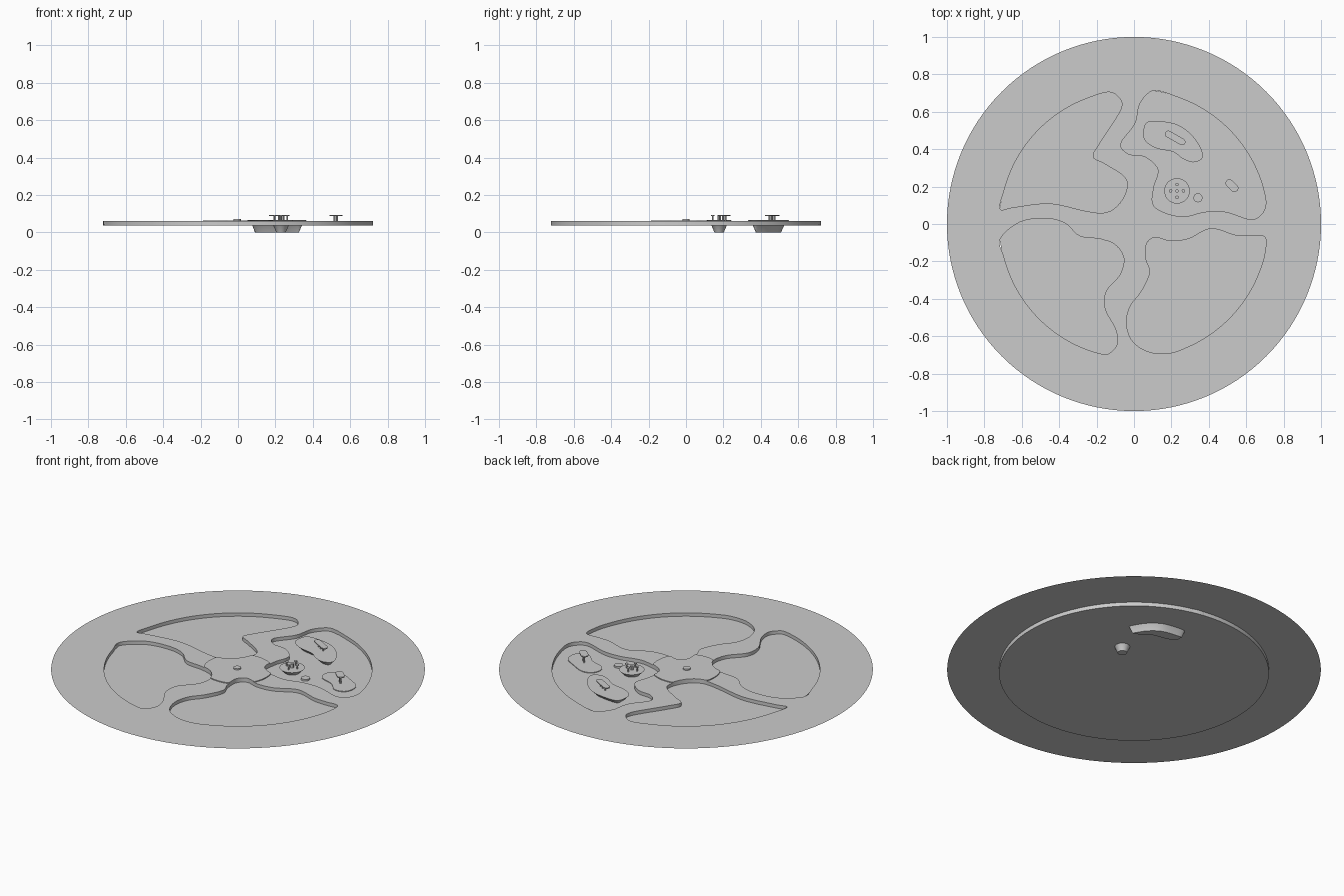
import bpy, bmesh, math
from mathutils import Vector

if "Cube" in bpy.data.objects:
    bpy.data.objects.remove(bpy.data.objects["Cube"])

grey = bpy.data.materials.new("light_grey")
grey.diffuse_color = (0.6, 0.6, 0.6, 1)
grey.use_nodes = True
grey.node_tree.nodes["Principled BSDF"].inputs["Base Color"].default_value = grey.diffuse_color
TOP, FLOOR, BASE = 0.06, 0.04, 0.037


def finish(name, bm, recalc=True):
    if recalc:
        bmesh.ops.recalc_face_normals(bm, faces=bm.faces[:])
    me = bpy.data.meshes.new(name)
    bm.to_mesh(me)
    bm.free()
    me.materials.append(grey)
    ob = bpy.data.objects.new(name, me)
    bpy.context.collection.objects.link(ob)
    bpy.ops.object.select_all(action='DESELECT')
    ob.select_set(True)
    bpy.context.view_layer.objects.active = ob
    bpy.ops.object.shade_smooth_by_angle(angle=math.radians(30))
    return ob


def circle(r, n=96, c=(0, 0)):
    return [(c[0] + r * math.cos(i * math.tau / n), c[1] + r * math.sin(i * math.tau / n)) for i in range(n)]


def spline(pts, steps=6):
    # closed Catmull-Rom curve through the points
    out, n = [], len(pts)
    P = [Vector(p) for p in pts]
    for i in range(n):
        a, b, c, d = P[i - 1], P[i], P[(i + 1) % n], P[(i + 2) % n]
        for s in range(steps):
            t = s / steps
            out.append(tuple(0.5 * (2 * b + (c - a) * t + (2 * a - 5 * b + 4 * c - d) * t * t
                                    + (3 * b - a - 3 * c + d) * t ** 3)))
    return out


def ccw(pts):
    area = sum(pts[i - 1][0] * p[1] - p[0] * pts[i - 1][1] for i, p in enumerate(pts))
    return pts if area > 0 else pts[::-1]


def inset(pts, d):
    pts = ccw(pts)
    out = []
    for i, p in enumerate(pts):
        t = (Vector(pts[(i + 1) % len(pts)]) - Vector(pts[i - 1])).normalized()
        out.append((p[0] - t.y * d, p[1] + t.x * d))
    return out


def loft(name, levels, cap_top=True, cap_bottom=True, inward=False):
    # levels: (z, outline) from bottom to top
    bm = bmesh.new()
    rings = [[bm.verts.new((x, y, z)) for x, y in pts] for z, pts in levels]
    n = len(rings[0])
    for lo, hi in zip(rings, rings[1:]):
        for i in range(n):
            j = (i + 1) % n
            f = bm.faces.new((lo[i], lo[j], hi[j], hi[i]))
            if inward:
                f.normal_flip()
    if cap_top:
        bm.faces.new(rings[-1])
    if cap_bottom:
        bm.faces.new(rings[0][::-1])
    return finish(name, bm, cap_top and cap_bottom)


def cylinder(name, c, r, z0, z1, n=16):
    return loft(name, [(z0, circle(r, n, c)), (z1, circle(r, n, c))])


def inside(x, y, poly):
    hit = False
    for i, (x2, y2) in enumerate(poly):
        x1, y1 = poly[i - 1]
        if (y1 > y) != (y2 > y) and x < (x2 - x1) * (y - y1) / (y2 - y1) + x1:
            hit = not hit
    return hit


# inner wavy edges of the four sunken areas; the outer edge is an arc
waves = [
    [(-.14, .705), (-.085, .68), (-.07, .615), (-.18, .44), (-.22, .36), (-.155, .32), (-.05, .25),
     (-.04, .18), (-.085, .1), (-.155, .06), (-.26, .07), (-.45, .11), (-.64, .09), (-.716, .08)],
    [(.705, .11), (.68, .05), (.62, .025), (.49, .065), (.38, .065), (.25, .04), (.11, .09), (.105, .19),
     (.13, .29), (.06, .36), (-.03, .375), (-.07, .43), (.005, .535), (.03, .64), (.085, .705), (.14, .71)],
    [(.7, -.07), (.62, -.065), (.54, -.06), (.41, -.025), (.29, -.08), (.19, -.09), (.11, -.07),
     (.065, -.11), (.065, -.19), (.085, -.26), (.04, -.36), (-.02, -.44), (-.04, -.535),
     (-.005, -.63), (.085, -.685), (.19, -.69)],
    [(-.715, -.08), (-.61, .01), (-.475, .03), (-.37, .005), (-.29, -.065), (-.18, -.08), (-.1, -.11),
     (-.055, -.18), (-.075, -.27), (-.15, -.36), (-.155, -.455), (-.1, -.56), (-.09, -.64),
     (-.13, -.69), (-.17, -.695)],
]
recesses = []
for w in waves:
    a0 = math.atan2(w[-1][1], w[-1][0])
    a1 = math.atan2(w[0][1], w[0][0])
    d = (a1 - a0 + math.pi) % math.tau - math.pi
    arc = [(0.717 * math.cos(a0 + d * k / 9), 0.717 * math.sin(a0 + d * k / 9)) for k in range(1, 9)]
    recesses.append(ccw(spline(w + arc)))

# thin deck plate with four openings
bm = bmesh.new()
for outline in [circle(1, 128)] + recesses:
    vs = [bm.verts.new((x, y, TOP)) for x, y in outline]
    for i in range(len(vs)):
        bm.edges.new((vs[i - 1], vs[i]))
bmesh.ops.triangle_fill(bm, use_beauty=True, edges=bm.edges[:], normal=(0, 0, 1))
for f in bm.faces:
    f.normal_update()
    if f.normal.z < 0:
        f.normal_flip()
finish("deck", bm, False)

# recess walls, floor slab and outer skirt
for i, r in enumerate(recesses):
    loft(f"recess_wall_{i + 1}", [(FLOOR, r), (TOP, r)], False, False, True)
slab = circle(0.722)
loft("floor_slab", [(BASE, slab), (FLOOR, slab)])
loft("skirt", [(FLOOR, slab), (TOP, slab)], False, False)

# raised hub, trimmed where it meets the sunken areas
hub = []
for i in range(144):
    a = i * math.tau / 144
    r = 0.08
    while r < 0.185 and not any(inside(r * math.cos(a), r * math.sin(a), p) for p in recesses):
        r += 0.002
    hub.append((r * math.cos(a), r * math.sin(a)))
loft("hub", [(TOP - 0.002, hub), (TOP + 0.005, hub)])
cylinder("hub_knob", (-.005, 0), 0.02, TOP, 0.072, 20)

# kidney-shaped and round planters, flaring upward through the floor
kidney = [(.07, .545), (.14, .55), (.235, .53), (.31, .475), (.36, .40), (.363, .35), (.315, .33),
          (.26, .35), (.21, .385), (.12, .405), (.06, .445), (.05, .495)]
loft("kidney_planter", [(z, spline(inset(kidney, d))) for z, d in ((0, .045), (.04, .026), (.066, 0))])
ROUND = (.23, .177)
loft("round_planter", [(z, circle(r, 40, ROUND)) for z, r in ((0, .025), (.04, .042), (.066, .068))])

# low pad and small disc on the sunken floor
pad = [(.39, .25), (.415, .295), (.47, .305), (.545, .27), (.615, .225), (.625, .165), (.6, .125),
       (.545, .12), (.49, .17), (.41, .2)]
pad = spline(ccw(pad))
loft("low_pad", [(FLOOR - .001, pad), (FLOOR + .004, pad)])
cylinder("small_disc", (.342, .14), 0.024, FLOOR, 0.05, 24)


def table(name, a, b, r, z0, z1, legs):
    # capsule top on thin legs
    a, b = Vector(a), Vector(b)
    ang = math.atan2(b.y - a.y, b.x - a.x)
    pts = []
    for c, start in ((b, ang - math.pi / 2), (a, ang + math.pi / 2)):
        pts += [(c.x + r * math.cos(start + k * math.pi / 10), c.y + r * math.sin(start + k * math.pi / 10))
                for k in range(11)]
    loft(name + "_top", [(z1 - .006, pts), (z1, pts)])
    for k in range(legs):
        p = a.lerp(b, (k + .5) / legs)
        cylinder(f"{name}_leg_{k + 1}", (p.x, p.y), 0.005, z0, z1 - .005, 8)


table("long_table", (.183, .481), (.257, .439), .018, .066, .094, 3)
table("short_table", (.51, .218), (.537, .192), .021, .044, .094, 2)

# centre post and four stools on the round planter
cylinder("centre_post", ROUND, .009, .066, .088, 12)
for k in range(4):
    a = k * math.pi / 2
    c = (ROUND[0] + .034 * math.cos(a), ROUND[1] + .034 * math.sin(a))
    cylinder(f"stool_leg_{k + 1}", c, .004, .066, .09, 8)
    cylinder(f"stool_seat_{k + 1}", c, .009, .088, .093, 12)
